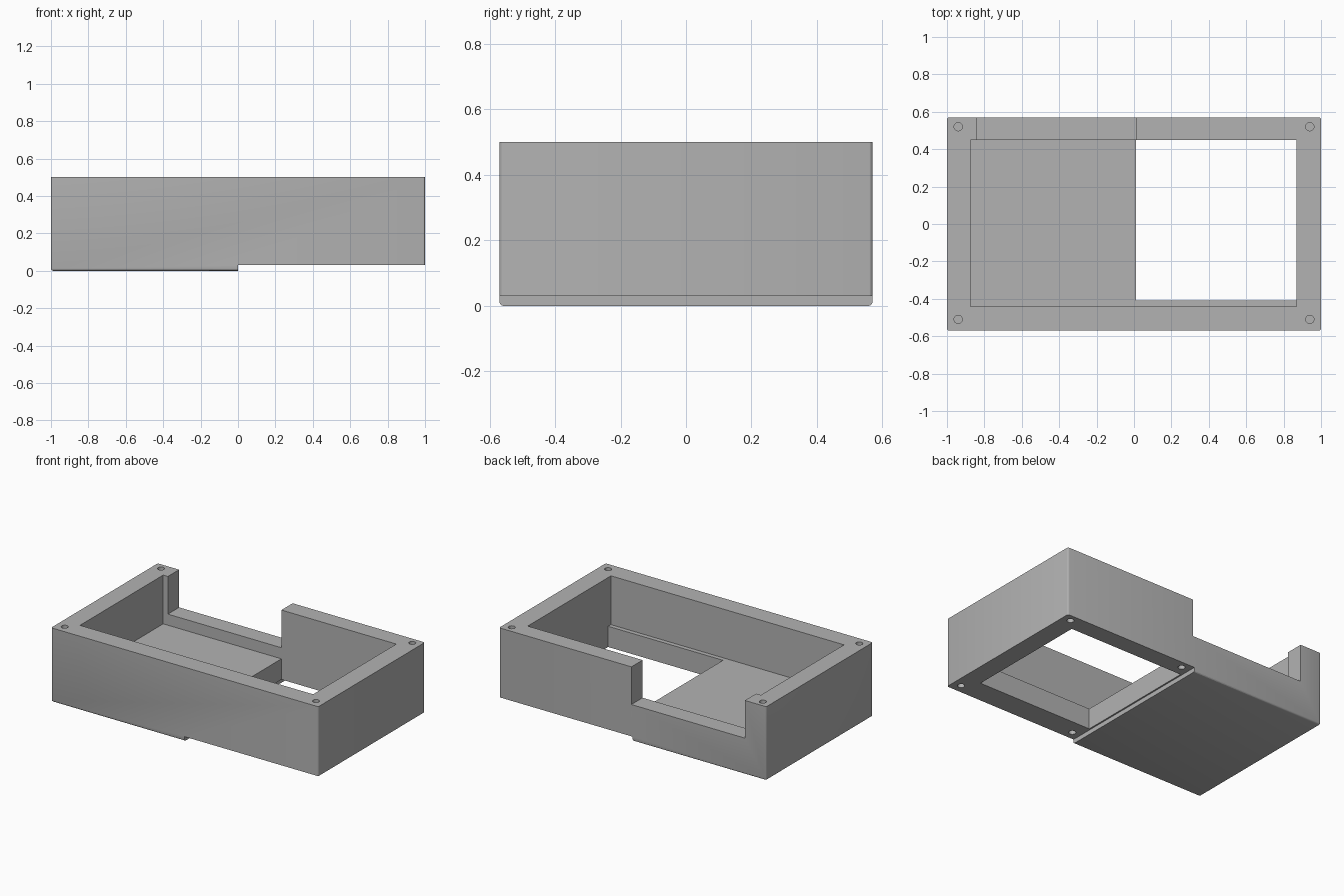
import bpy
import bmesh
from mathutils import Matrix, Vector

default = bpy.data.objects.get("Cube")
if default:
    bpy.data.objects.remove(default, do_unlink=True)

grey = bpy.data.materials.new("plain grey")
grey.use_nodes = True
grey.diffuse_color = (0.45, 0.45, 0.45, 1)
grey.node_tree.nodes["Principled BSDF"].inputs["Base Color"].default_value = (0.45, 0.45, 0.45, 1)

W, D, H = 1.0, 0.57, 0.5      # half width, half depth, height
STEP, FLOOR, SILL = 0.03, 0.17, 0.245


def to_object(name, bm):
    bmesh.ops.recalc_face_normals(bm, faces=bm.faces)
    mesh = bpy.data.meshes.new(name)
    bm.to_mesh(mesh)
    bm.free()
    mesh.materials.append(grey)
    obj = bpy.data.objects.new(name, mesh)
    bpy.context.collection.objects.link(obj)
    return obj


def box(low, high):
    low, high = Vector(low), Vector(high)
    bm = bmesh.new()
    bmesh.ops.create_cube(bm, size=1, matrix=Matrix.Translation((low + high) / 2)
                          @ Matrix.Diagonal((high - low).to_4d()))
    return bm


def cut(target, bm):
    cutter = to_object("cutter", bm)
    cutter.hide_render = True
    mod = target.modifiers.new("cut", 'BOOLEAN')
    mod.operation, mod.solver, mod.object = 'DIFFERENCE', 'EXACT', cutter
    bpy.ops.object.modifier_apply(modifier=mod.name)
    bpy.data.objects.remove(cutter, do_unlink=True)


# Outer shell: rounded upright and bottom edges, crisp top rim
bm = box((-W, -D, 0), (W, D, H))
soft = [e for e in bm.edges if min(v.co.z for v in e.verts) < H / 2]
bmesh.ops.bevel(bm, geom=soft, offset=0.012, segments=3, profile=0.5, affect='EDGES')
case = to_object("enclosure_body", bm)
bpy.context.view_layer.objects.active = case
case.select_set(True)

# Raised underside, main cavity, floor opening and back wall notch
cut(case, box((0, -1, -1), (2, 1, STEP)))
cut(case, box((-0.875, -0.44, FLOOR), (0.87, 0.45, 1)))
cut(case, box((0.01, -0.41, -1), (0.87, 0.45, FLOOR + 0.1)))
cut(case, box((-0.84, 0.4, SILL), (0.01, 1, 1)))

# Blind screw holes in the top rim and in the raised underside
holes = bmesh.new()
spots = [(x, H) for x in (-0.94, 0.94)] + [(x, STEP) for x in (0.06, 0.94)]
for x, z in spots:
    for y in (-0.51, 0.52):
        bmesh.ops.create_cone(holes, cap_ends=True, segments=24, radius1=0.022,
                              radius2=0.022, depth=0.24,
                              matrix=Matrix.Translation((x, y, z)))
cut(case, holes)

bpy.ops.object.shade_smooth_by_angle()
